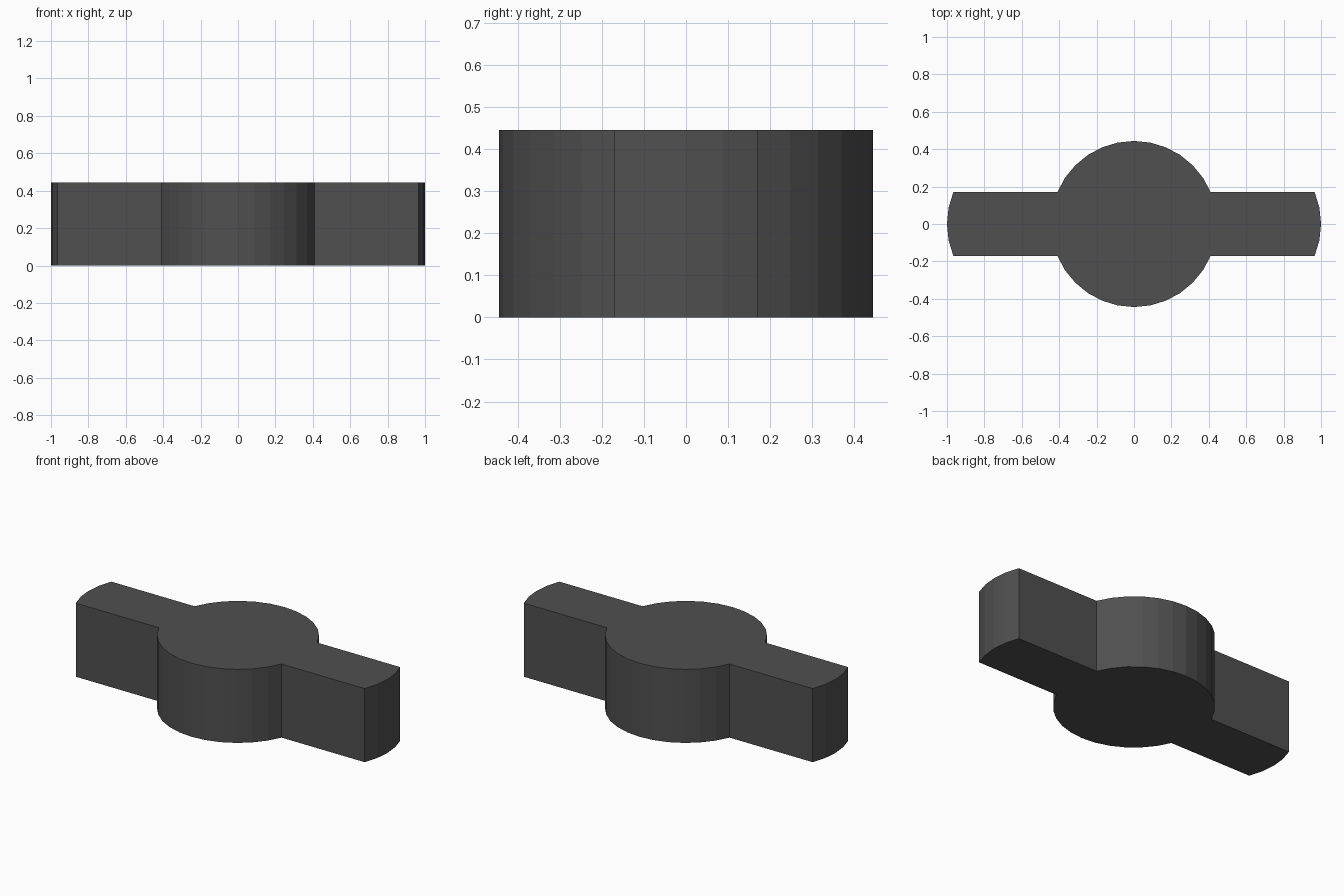
import bpy, bmesh
from math import cos, sin, radians

if "Cube" in bpy.data.objects:
    bpy.data.objects.remove(bpy.data.objects["Cube"])

R = 0.444        # radius of hub and of the rounded arm tips
H = 0.445        # height
STEP = 11.25     # 32-sided circle


def arc(cx, first, last):
    """Points on a 32-sided circle, from step index first to last."""
    return [(cx + R * cos(radians(STEP * i)), R * sin(radians(STEP * i)))
            for i in range(first, last + 1)]


# Outline, counter-clockwise: right tip, hub back, left tip, hub front
outline = (arc(1 - R, -2, 2) + arc(0, 2, 14)
           + arc(R - 1, 14, 18) + arc(0, 18, 30))

# Extrude the outline into a solid
bm = bmesh.new()
base = bm.faces.new([bm.verts.new((x, y, 0)) for x, y in outline])
top = bmesh.ops.extrude_face_region(bm, geom=[base], use_keep_orig=True)
bmesh.ops.translate(bm, vec=(0, 0, H),
                    verts=[g for g in top["geom"] if isinstance(g, bmesh.types.BMVert)])
bmesh.ops.recalc_face_normals(bm, faces=bm.faces)
mesh = bpy.data.meshes.new("hub_with_arms")
bm.to_mesh(mesh)
bm.free()
obj = bpy.data.objects.new("hub_with_arms", mesh)
bpy.context.collection.objects.link(obj)

# Dark grey finish
mat = bpy.data.materials.new("dark_grey")
mat.diffuse_color = (0.08, 0.08, 0.08, 1)
mat.use_nodes = True
mat.node_tree.nodes["Principled BSDF"].inputs["Base Color"].default_value = mat.diffuse_color
mesh.materials.append(mat)
